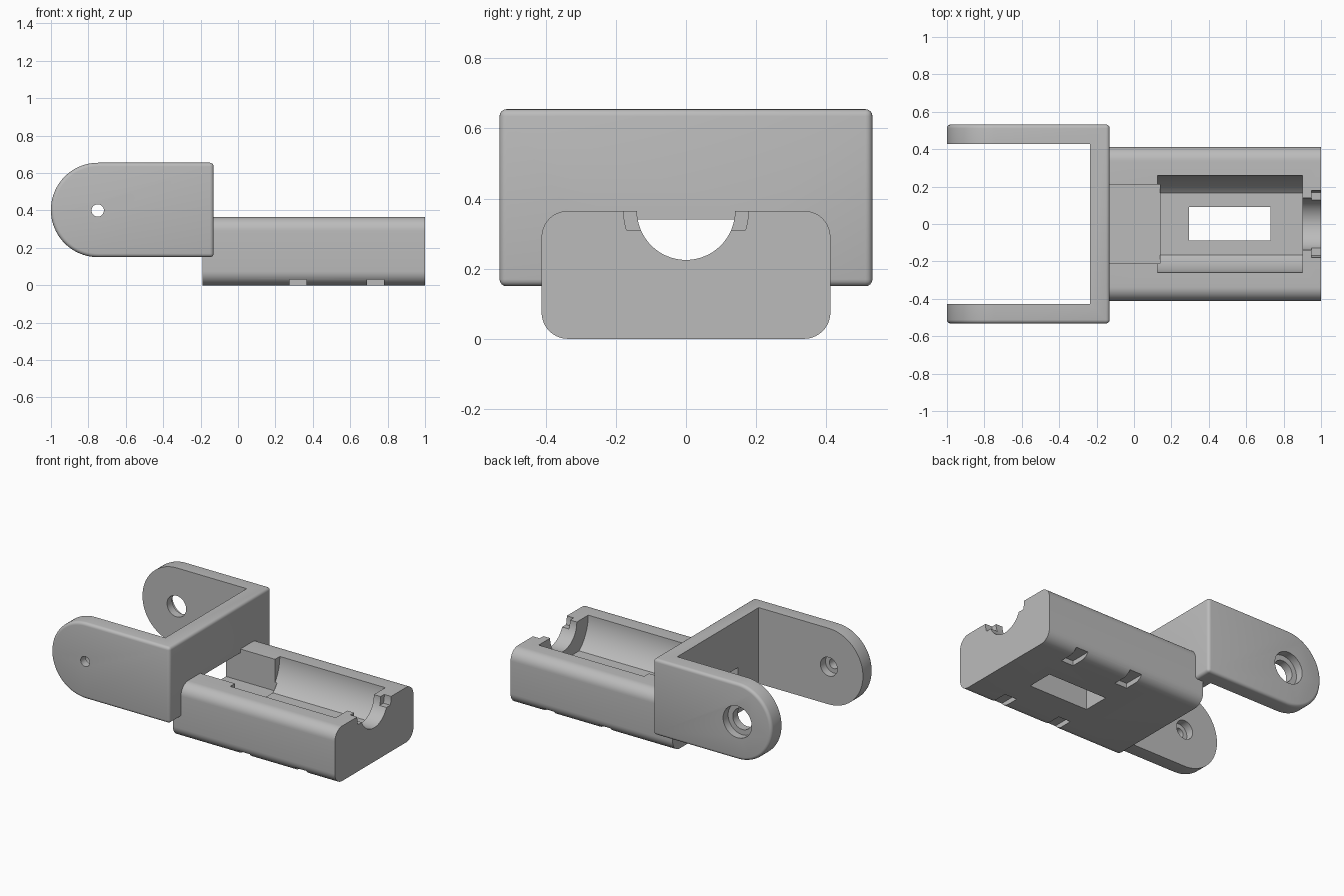
import bpy, bmesh, math
from mathutils import Vector

old = bpy.data.objects.get("Cube")
if old:
    bpy.data.objects.remove(old, do_unlink=True)

grey = bpy.data.materials.new("plain_grey")
grey.use_nodes = True
colour = (0.5, 0.5, 0.5, 1)
grey.diffuse_color = colour
grey.node_tree.nodes["Principled BSDF"].inputs["Base Color"].default_value = colour


def arc(cu, cv, r, start, end, n=16):
    """Points on an arc, angles in degrees."""
    angles = [math.radians(start + (end - start) * i / n) for i in range(n + 1)]
    return [(cu + r * math.cos(a), cv + r * math.sin(a)) for a in angles]


def rect(u0, u1, v0, v1):
    return [(u0, v0), (u1, v0), (u1, v1), (u0, v1)]


def prism(name, axis, points, start, end, bevel=0):
    """Extrude a profile: along x it is drawn in (y, z), along y in (x, z), along z in (x, y)."""
    bm = bmesh.new()

    def place(p):
        co = list(p)
        co.insert("xyz".index(axis), start)
        return Vector(co)

    face = bm.faces.new([bm.verts.new(place(p)) for p in points])
    moved = bmesh.ops.extrude_face_region(bm, geom=[face])["geom"]
    shift = Vector([end - start if a == axis else 0 for a in "xyz"])
    bmesh.ops.translate(bm, vec=shift, verts=[g for g in moved if isinstance(g, bmesh.types.BMVert)])
    bmesh.ops.recalc_face_normals(bm, faces=bm.faces)
    if bevel:
        sharp = [e for e in bm.edges if e.calc_face_angle() > 0.6]
        bmesh.ops.bevel(bm, geom=sharp, offset=bevel, segments=4, profile=0.5, affect="EDGES")
    mesh = bpy.data.meshes.new(name)
    bm.to_mesh(mesh)
    bm.free()
    mesh.materials.append(grey)
    ob = bpy.data.objects.new(name, mesh)
    bpy.context.collection.objects.link(ob)
    return ob


def carve(ob, cutters):
    """Subtract the cutters, apply the result and shade it."""
    bpy.ops.object.select_all(action="DESELECT")
    bpy.context.view_layer.objects.active = ob
    ob.select_set(True)
    for cutter in cutters:
        mod = ob.modifiers.new("cut", "BOOLEAN")
        mod.operation = "DIFFERENCE"
        mod.solver = "EXACT"
        mod.object = cutter
        bpy.ops.object.modifier_apply(modifier=mod.name)
        bpy.data.objects.remove(cutter, do_unlink=True)
    bpy.ops.object.shade_smooth_by_angle(angle=math.radians(30))


def drill(radius, start, end):
    return prism("drill", "y", arc(-0.75, 0.4, radius, 0, 352.5, 47), start, end)


# Fork: rounded side profile with the space between the arms removed
side = [(-0.13, 0.15), (-0.13, 0.655)] + arc(-0.748, 0.4025, 0.2525, 90, 270, 40)
fork = prism("fork_bracket", "y", side, -0.532, 0.532, bevel=0.02)
carve(fork, [
    prism("arm_gap", "z", rect(-1.2, -0.235, -0.427, 0.427), 0, 1),
    prism("rear_opening", "x", rect(-0.21, 0.21, 0.155, 0.34), -0.4, 0),
    drill(0.033, -0.7, -0.3), drill(0.062, -0.48, -0.3),   # stepped front pivot
    drill(0.07, 0.3, 0.7), drill(0.105, 0.48, 0.7),        # stepped back pivot
])

# Cradle: rounded block that holds a flat-sided cylinder
W, H, R = 0.412, 0.365, 0.075
outline = (arc(W - R, R, R, -90, 0, 10) + arc(W - R, H - R, R, 0, 90, 10)
           + arc(R - W, H - R, R, 90, 180, 10) + arc(R - W, R, R, 180, 270, 10))
cradle = prism("cradle", "x", outline, -0.19, 1.0)

# Cylinder pocket has a flat floor where the round bottom is trimmed
r, flat = 0.26, 0.165
trim = math.degrees(math.acos(flat / r))
pocket = ([(r, 0.6)] + arc(0, H, r, 0, -trim) + arc(0, H, r, trim - 180, -180) + [(-r, 0.6)])
channel = [(0.14, 0.6)] + arc(0, H, 0.14, 0, -180, 32) + [(-0.14, 0.6)]
cutters = [
    prism("gear_slot", "x", rect(-0.21, 0.21, 0.155, 0.6), -0.4, 0.14),
    prism("round_pocket", "x", pocket, 0.125, 0.9),
    prism("shaft_channel", "x", channel, 0.85, 1.1),
    prism("floor_window", "z", rect(0.295, 0.73, -0.087, 0.09), -0.1, 0.3),
]
# Clip notches beside the channel, and tie notches under the long edges
for s in (-1, 1):
    lip = [(s * u, v) for u, v in [(0.1, 0.31)] + arc(0, H, 0.178, -18, 0, 6) + [(0.178, 0.6), (0.1, 0.6)]]
    cutters.append(prism("clip_notch", "x", lip, 0.95, 1.1))
    for x in (0.32, 0.735):
        spread = rect(x - 0.045, x + 0.045, -0.1, 0.032)
        cutters.append(prism("tie_notch", "y", spread, s * 0.26, s * 0.5))
carve(cradle, cutters)
